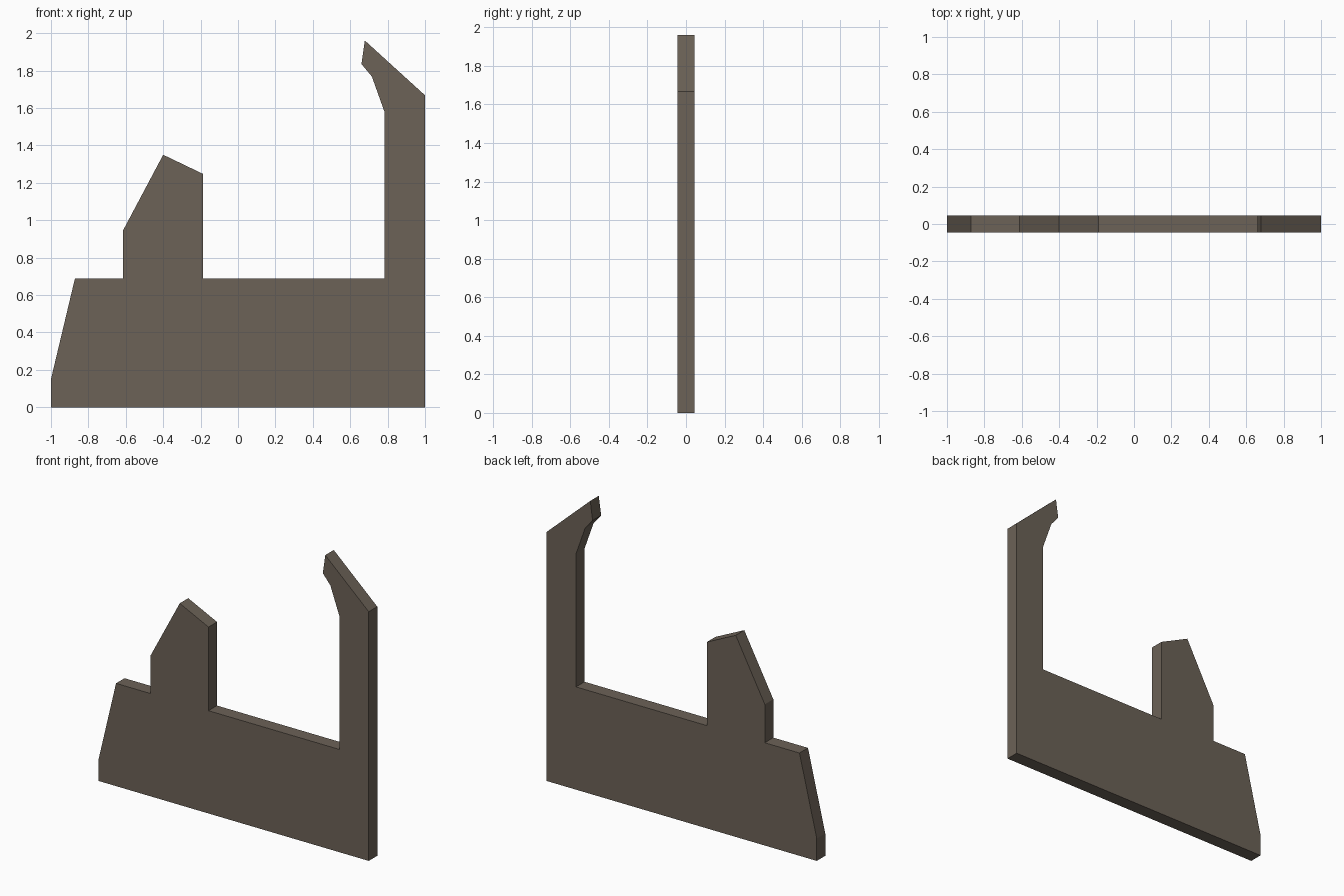
import bpy, bmesh

if "Cube" in bpy.data.objects:
    bpy.data.objects.remove(bpy.data.objects["Cube"])

HALF_THICKNESS = 0.045

# Side outline (x, z): base slab, pointed block, tall post with hooked tip
OUTLINE = [
    (-1, 0), (1, 0), (1, 1.668),
    (0.678, 1.961), (0.66, 1.835), (0.716, 1.768), (0.783, 1.58),
    (0.783, 0.688), (-0.187, 0.688),
    (-0.187, 1.248), (-0.4, 1.35), (-0.615, 0.945),
    (-0.615, 0.688), (-0.872, 0.688), (-1, 0.15),
]

# Single flat colour
mat = bpy.data.materials.new("grey brown")
mat.diffuse_color = (0.15, 0.122, 0.095, 1)
mat.use_nodes = True
mat.node_tree.nodes["Principled BSDF"].inputs["Base Color"].default_value = mat.diffuse_color

# Flat panel: extrude the outline through its thickness
bm = bmesh.new()
face = bm.faces.new([bm.verts.new((x, -HALF_THICKNESS, z)) for x, z in OUTLINE])
extruded = bmesh.ops.extrude_face_region(bm, geom=[face], use_keep_orig=True)
back = [v for v in extruded["geom"] if isinstance(v, bmesh.types.BMVert)]
bmesh.ops.translate(bm, verts=back, vec=(0, 2 * HALF_THICKNESS, 0))
bmesh.ops.recalc_face_normals(bm, faces=bm.faces)

mesh = bpy.data.meshes.new("side_panel")
bm.to_mesh(mesh)
bm.free()
mesh.materials.append(mat)
panel = bpy.data.objects.new("side_panel", mesh)
bpy.context.collection.objects.link(panel)
